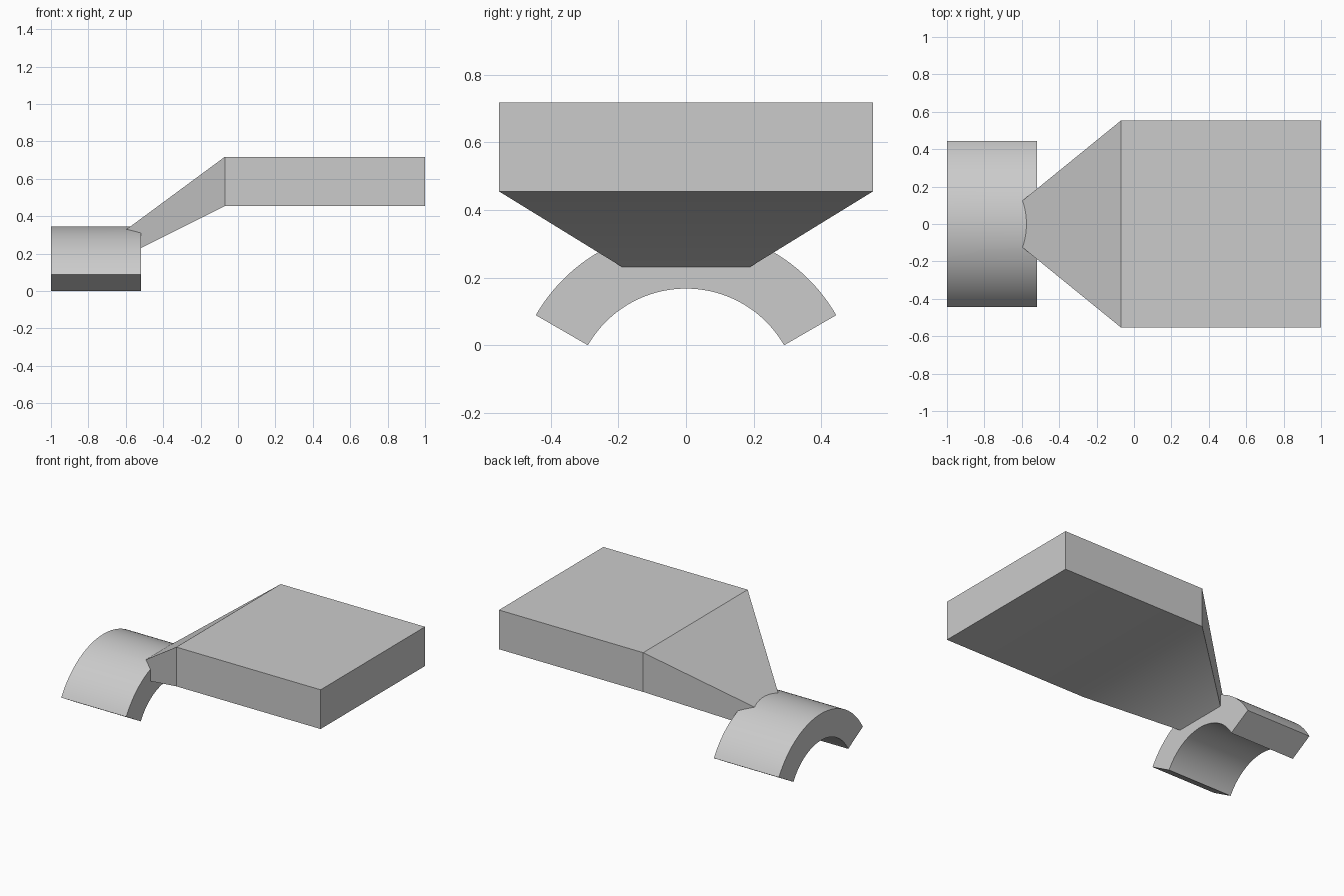
import bpy, bmesh
from math import radians, sin, cos

cube = bpy.data.objects.get("Cube")
if cube:
    bpy.data.objects.remove(cube, do_unlink=True)

grey = bpy.data.materials.new("plain_grey")
grey.use_nodes = True
colour = (0.6, 0.6, 0.6, 1)
grey.diffuse_color = colour
grey.node_tree.nodes["Principled BSDF"].inputs["Base Color"].default_value = colour


def loft(name, sections):
    """Skin a list of matching closed sections and cap both ends."""
    bm = bmesh.new()
    rings = [[bm.verts.new(p) for p in s] for s in sections]
    count = len(rings[0])
    for a, b in zip(rings, rings[1:]):
        for i in range(count):
            j = (i + 1) % count
            bm.faces.new((a[i], a[j], b[j], b[i]))
    bm.faces.new(rings[0])
    bm.faces.new(rings[-1])
    bmesh.ops.recalc_face_normals(bm, faces=bm.faces)
    mesh = bpy.data.meshes.new(name)
    bm.to_mesh(mesh)
    bm.free()
    mesh.materials.append(grey)
    obj = bpy.data.objects.new(name, mesh)
    bpy.context.collection.objects.link(obj)
    return obj


# Saddle: a 120 degree pipe segment running along x
INNER, OUTER, STEPS = 0.335, 0.513, 48
CENTRE_Z = -INNER * sin(radians(30))


def arc(x, radius):
    angles = [radians(30 + 120 * i / STEPS) for i in range(STEPS + 1)]
    return [(x, radius * cos(a), CENTRE_Z + radius * sin(a)) for a in angles]


saddle = loft("saddle_bracket",
              [arc(x, OUTER) + arc(x, INNER)[::-1] for x in (-1, -0.518)])


# Platform: a slab with a neck that tapers down into the saddle
def rectangle(x, half, low, high):
    return [(x, -half, low), (x, half, low), (x, half, high), (x, -half, high)]


platform = loft("platform_and_neck", [
    rectangle(-0.6, 0.122, 0.19, 0.327),
    rectangle(-0.07, 0.553, 0.455, 0.718),
    rectangle(1, 0.553, 0.455, 0.718),
])

# Join the two into one solid
union = saddle.modifiers.new("join_platform", 'BOOLEAN')
union.operation = 'UNION'
union.solver = 'EXACT'
union.object = platform
bpy.ops.object.select_all(action='DESELECT')
saddle.select_set(True)
bpy.context.view_layer.objects.active = saddle
bpy.ops.object.modifier_apply(modifier=union.name)
bpy.data.objects.remove(platform, do_unlink=True)
bpy.ops.object.shade_smooth_by_angle(angle=radians(30))
